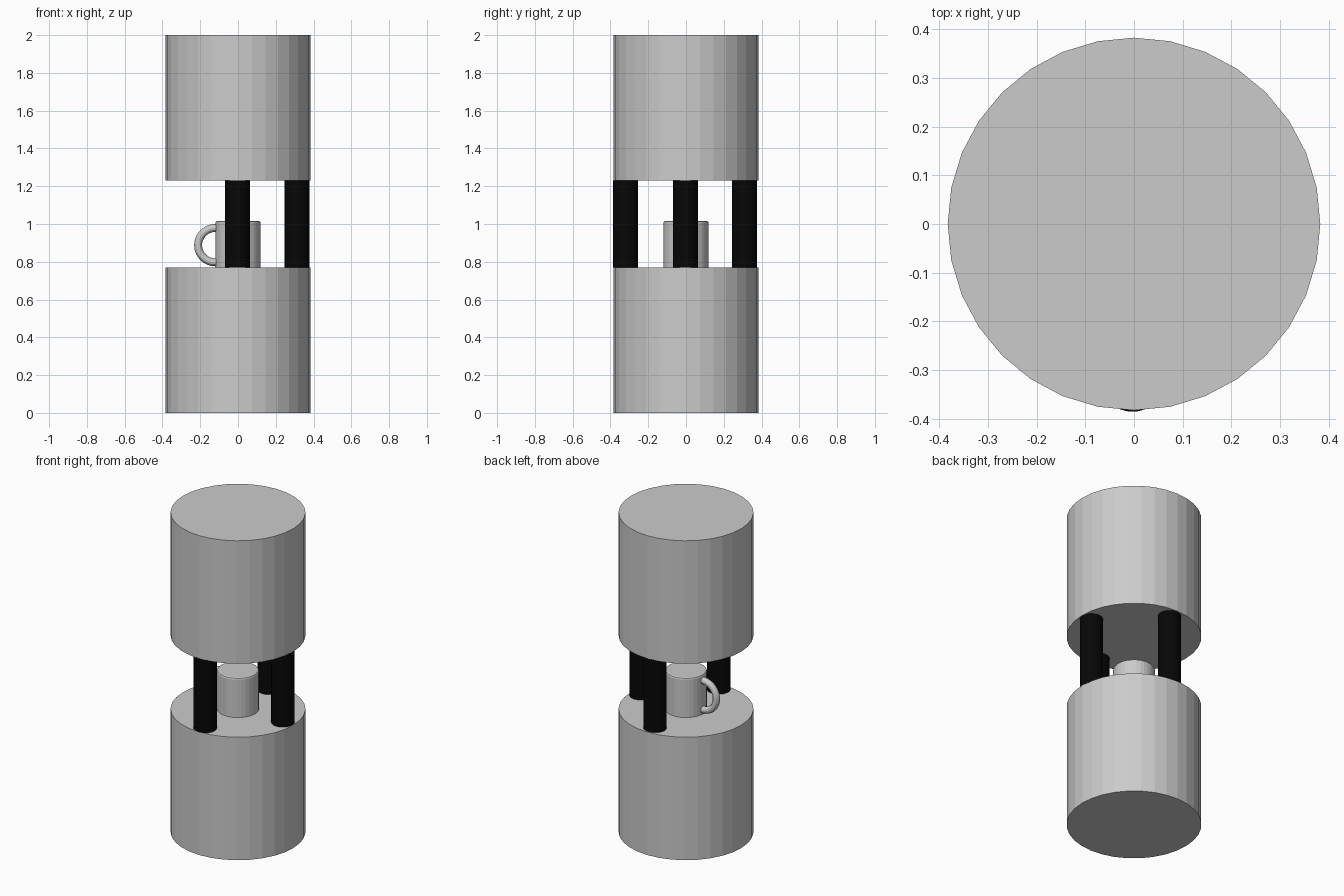
import bpy, bmesh, math

if "Cube" in bpy.data.objects:
    bpy.data.objects.remove(bpy.data.objects["Cube"])

R = 0.383       # drum radius
LOW, HIGH = 0.77, 1.23   # gap between the drums


def cylinder(name, radius, z0, z1, x=0.0, y=0.0):
    bpy.ops.mesh.primitive_cylinder_add(vertices=32, radius=radius, depth=z1 - z0,
                                        location=(x, y, (z0 + z1) / 2))
    ob = bpy.context.object
    ob.name = name
    return ob


# Lower and upper drums
cylinder("lower_drum", R, 0.0, LOW)
cylinder("upper_drum", R, HIGH, 2.0)

# Three black columns, open on the handle side
black = bpy.data.materials.new("black")
black.diffuse_color = (0.002, 0.002, 0.002, 1)
black.use_nodes = True
black.node_tree.nodes["Principled BSDF"].inputs["Base Color"].default_value = black.diffuse_color
for name, x, y in (("front_column", -0.003, -0.32),
                   ("right_column", 0.313, -0.003),
                   ("back_column", -0.003, 0.31)):
    cylinder(name, 0.066, LOW, HIGH, x, y).data.materials.append(black)

# Mug body with a softened top rim
mug = cylinder("mug_body", 0.119, LOW, 1.017)
bm = bmesh.new()
bm.from_mesh(mug.data)
rim = [e for e in bm.edges if all(v.co.z > 0 for v in e.verts)]
bmesh.ops.bevel(bm, geom=rim, offset=0.01, segments=2, profile=0.5, affect='EDGES')
bm.to_mesh(mug.data)
bm.free()

# Mug handle: half ring swept with a round section
curve = bpy.data.curves.new("mug_handle", 'CURVE')
curve.dimensions = '3D'
curve.bevel_depth = 0.021
curve.bevel_resolution = 4
curve.use_fill_caps = True
path = curve.splines.new('POLY')
N = 24
path.points.add(N)
for i, p in enumerate(path.points):
    a = math.radians(80 + 200 * i / N)
    p.co = (-0.12 + 0.091 * math.cos(a), 0, 0.888 + 0.091 * math.sin(a), 1)
handle = bpy.data.objects.new("mug_handle", curve)
bpy.context.collection.objects.link(handle)
bpy.ops.object.select_all(action='DESELECT')
handle.select_set(True)
bpy.context.view_layer.objects.active = handle
bpy.ops.object.convert(target='MESH')
bpy.ops.object.shade_smooth_by_angle()
